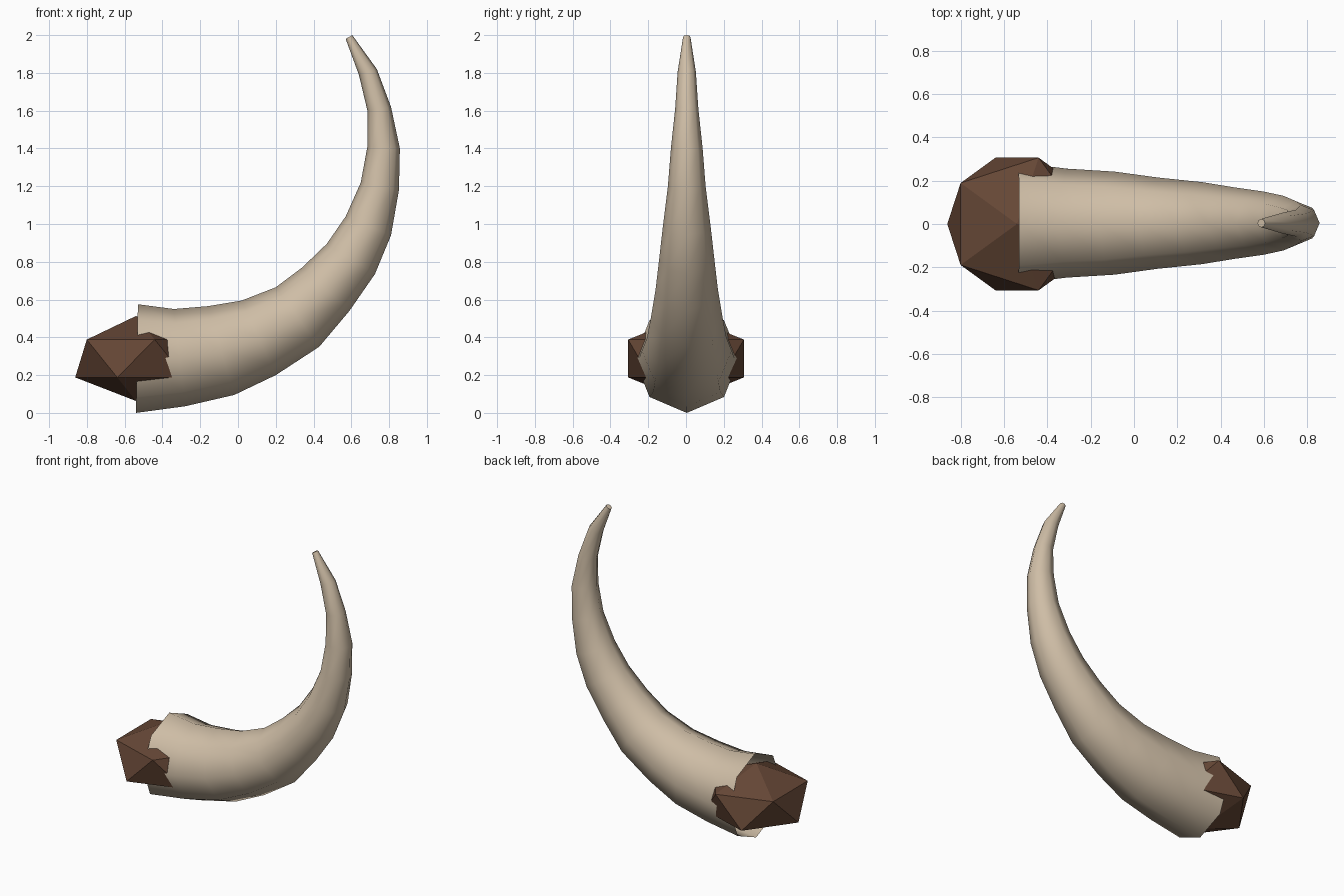
import bpy, bmesh, math
from mathutils import Vector

if "Cube" in bpy.data.objects:
    bpy.data.objects.remove(bpy.data.objects["Cube"])


def material(name, color):
    m = bpy.data.materials.new(name)
    m.diffuse_color = (*color, 1)
    m.use_nodes = True
    m.node_tree.nodes["Principled BSDF"].inputs["Base Color"].default_value = m.diffuse_color
    return m


def make(name, bm, mat):
    me = bpy.data.meshes.new(name)
    bm.to_mesh(me)
    bm.free()
    me.materials.append(mat)
    ob = bpy.data.objects.new(name, me)
    bpy.context.collection.objects.link(ob)
    return ob


ivory = material("ivory", (0.62, 0.51, 0.38))
brown = material("root brown", (0.13, 0.062, 0.036))

# Horn: octagonal rings spanning the outer and inner curve, open at the root
outer = [(-.54, .0), (-.28, .035), (-.02, .095), (.2, .2), (.43, .35), (.59, .54), (.725, .735),
         (.81, .94), (.852, 1.18), (.857, 1.4), (.81, 1.62), (.735, 1.82), (.605, 2.0)]
inner = [(-.53, .575), (-.34, .55), (-.16, .565), (.02, .595), (.2, .665), (.34, .77), (.47, .895),
         (.57, 1.04), (.65, 1.22), (.685, 1.41), (.685, 1.6), (.64, 1.79), (.57, 1.98)]
SIDES = 8
bm = bmesh.new()
rings = []
for (ox, oz), (ix, iz) in zip(outer, inner):
    a, b = Vector((ox, .004, oz)), Vector((ix, .004, iz))
    mid, arm = (a + b) / 2, (a - b) / 2
    side = Vector((0, arm.length * .97, 0))
    rings.append([bm.verts.new(mid + arm * math.cos(t) + side * math.sin(t))
                  for t in (2 * math.pi * i / SIDES for i in range(SIDES))])
for r, s in zip(rings, rings[1:]):
    for i in range(SIDES):
        j = (i + 1) % SIDES
        bm.faces.new((r[i], r[j], s[j], s[i]))
bm.faces.new(rings[-1])
bmesh.ops.recalc_face_normals(bm, faces=bm.faces)
horn = make("horn", bm, ivory)
bpy.context.view_layer.objects.active = horn
horn.select_set(True)
bpy.ops.object.shade_smooth_by_angle(angle=math.radians(60))

# Root: flattened faceted lump with a corner facing -x on its lower ring
bm = bmesh.new()
cx, cz, ring_r, ring_h, pole_h = -.54, .288, .322, .1, .225
top = bm.verts.new((cx, 0, cz + pole_h))
bottom = bm.verts.new((cx, 0, cz - pole_h))


def ring(start, z):
    return [bm.verts.new((cx + ring_r * math.cos(start + i * math.tau / 5),
                          ring_r * math.sin(start + i * math.tau / 5), z)) for i in range(5)]


low, high = ring(math.pi, cz - ring_h), ring(math.pi * 1.2, cz + ring_h)
for i in range(5):
    j = (i + 1) % 5
    bm.faces.new((bottom, low[j], low[i]))
    bm.faces.new((low[i], low[j], high[i]))
    bm.faces.new((low[j], high[j], high[i]))
    bm.faces.new((top, high[i], high[j]))
bmesh.ops.recalc_face_normals(bm, faces=bm.faces)
make("root_lump", bm, brown)
